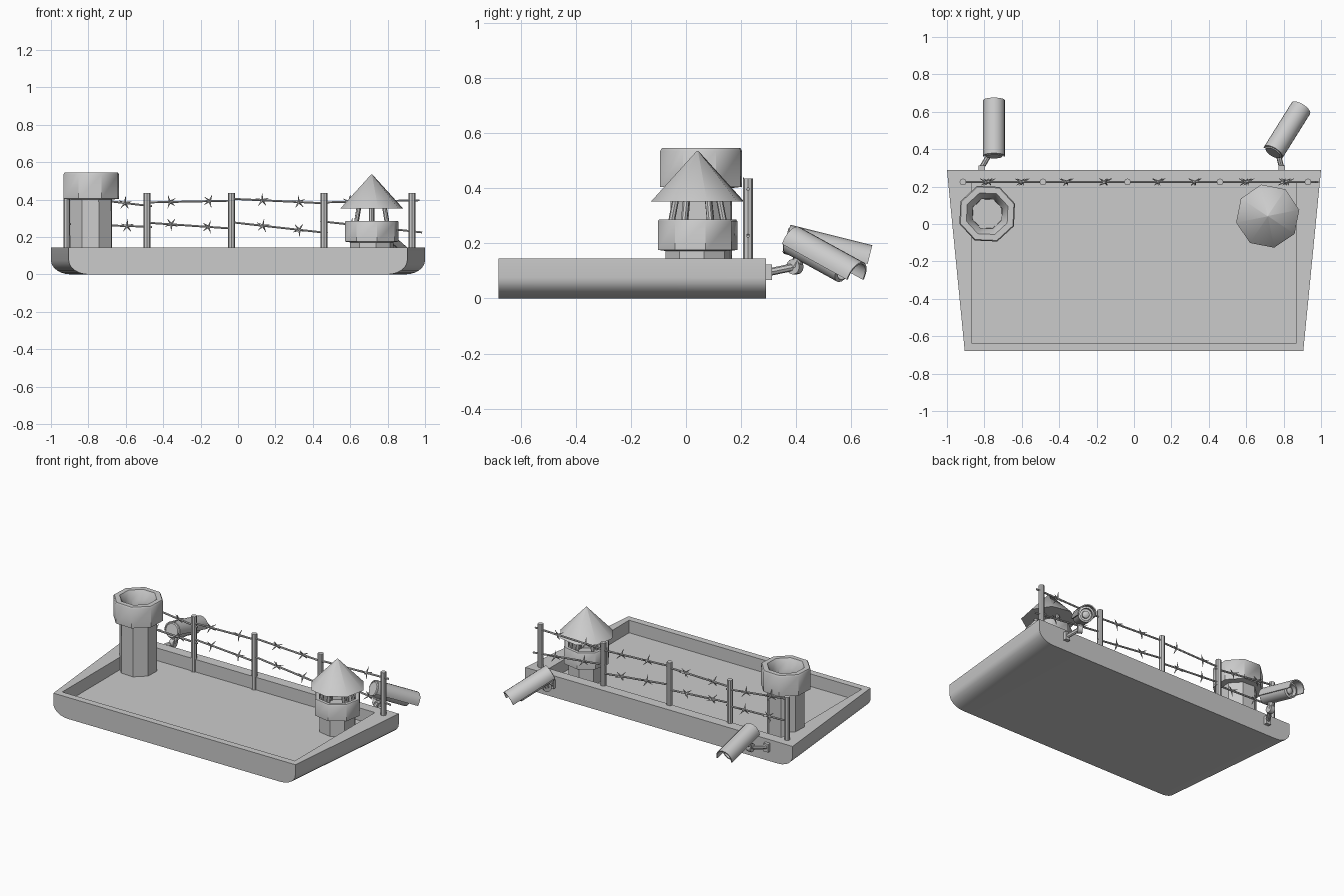
import bpy, bmesh, math, random
from mathutils import Vector, Matrix

if "Cube" in bpy.data.objects:
    bpy.data.objects.remove(bpy.data.objects["Cube"])

random.seed(4)
grey = bpy.data.materials.new("plain_grey")
grey.diffuse_color = (0.6, 0.6, 0.6, 1)
grey.use_nodes = True
grey.node_tree.nodes["Principled BSDF"].inputs["Base Color"].default_value = grey.diffuse_color


def finish(name, bm, angle=40):
    bmesh.ops.recalc_face_normals(bm, faces=bm.faces)
    me = bpy.data.meshes.new(name)
    bm.to_mesh(me)
    bm.free()
    ob = bpy.data.objects.new(name, me)
    bpy.context.collection.objects.link(ob)
    me.materials.append(grey)
    bpy.context.view_layer.objects.active = ob
    ob.select_set(True)
    bpy.ops.object.shade_smooth_by_angle(angle=math.radians(angle))
    ob.select_set(False)
    return ob


def lathe(bm, profile, sides, matrix, turn=0.0):
    """Revolve (radius, height) points; both ends are capped."""
    rings = []
    for r, h in profile:
        ring = []
        for i in range(sides):
            a = turn + 2 * math.pi * i / sides
            ring.append(bm.verts.new(matrix @ Vector((r * math.cos(a), r * math.sin(a), h))))
        rings.append(ring)
    for lo, hi in zip(rings, rings[1:]):
        for i in range(sides):
            j = (i + 1) % sides
            bm.faces.new((lo[i], lo[j], hi[j], hi[i]))
    bm.faces.new(rings[0][::-1])
    bm.faces.new(rings[-1])


def rod(bm, a, b, r1, r2=None, sides=8):
    a, b = Vector(a), Vector(b)
    m = Matrix.Translation(a) @ (b - a).to_track_quat('Z', 'Y').to_matrix().to_4x4()
    lathe(bm, [(r1, 0), (r1 if r2 is None else r2, (b - a).length)], sides, m)


def box(bm, centre, size):
    m = Matrix.Translation(centre) @ Matrix.Diagonal((*size, 1))
    bmesh.ops.create_cube(bm, size=1, matrix=m)


# Tray: tapering outline, rounded lower sides, rectangular well
bm = bmesh.new()
FLOOR, TOP = 0.06, 0.145


def section(y, half):
    pts = [(half, TOP)]
    for i in range(7):
        a = math.pi / 2 * i / 6
        pts.append((half - 0.11 + 0.11 * math.cos(a), 0.075 - 0.075 * math.sin(a)))
    pts += [(-x, z) for x, z in reversed(pts)]
    return [bm.verts.new((x, y, z)) for x, z in pts]


front, back = section(-0.68, 0.905), section(0.29, 1.0)
for i in range(len(front) - 1):
    bm.faces.new((front[i], front[i + 1], back[i + 1], back[i]))
bm.faces.new(front)
bm.faces.new(back)
outer = [front[0], back[0], back[-1], front[-1]]
plan = [(0.87, -0.635), (0.87, 0.22), (-0.87, 0.22), (-0.87, -0.635)]
rim = [bm.verts.new((x, y, TOP)) for x, y in plan]
well = [bm.verts.new((x, y, FLOOR)) for x, y in plan]
for i in range(4):
    j = (i + 1) % 4
    bm.faces.new((outer[i], outer[j], rim[j], rim[i]))
    bm.faces.new((rim[i], rim[j], well[j], well[i]))
bm.faces.new(well)
finish("tray", bm, 50)

# Round tower with a hollow crown
bm = bmesh.new()
place = Matrix.Translation((-0.785, 0.055, 0))
lathe(bm, [(0.12, 0.05), (0.118, 0.405)], 8, place, 0.35)
lathe(bm, [(0.115, 0.40), (0.158, 0.405), (0.158, 0.535), (0.152, 0.545), (0.118, 0.545),
           (0.085, 0.49), (0.083, 0.44)], 8, place, 0.35)
finish("round_tower", bm)

# Watch tower: drum base, walled platform, slanted posts, cone roof
place = Matrix.Translation((0.715, 0.042, 0))
bm = bmesh.new()
lathe(bm, [(0.118, 0.05), (0.118, 0.18)], 8, place, 0.2)
finish("watch_tower_base", bm)
bm = bmesh.new()
lathe(bm, [(0.118, 0.172), (0.147, 0.176), (0.147, 0.28), (0.143, 0.286), (0.12, 0.286),
           (0.112, 0.21)], 8, place, 0.2)
finish("watch_tower_platform", bm)
bm = bmesh.new()
for k in range(6):
    a = 0.5 + k * math.pi / 3
    d = Vector((math.cos(a), math.sin(a), 0))
    rod(bm, place @ (d * 0.108 + Vector((0, 0, 0.21))),
        place @ (d * 0.078 + Vector((0, 0, 0.365))), 0.012)
finish("watch_tower_posts", bm)
bm = bmesh.new()
lathe(bm, [(0.155, 0.352), (0.172, 0.352), (0.003, 0.535)], 8, place, 0.2)
finish("watch_tower_roof", bm, 50)

# Fence posts
FY = 0.225
bm = bmesh.new()
posts = [-0.915, -0.487, -0.035, 0.46, 0.93]
for x in posts:
    rod(bm, (x, FY, 0.055), (x, FY, 0.435), 0.018)
finish("fence_posts", bm)

# Barbed wire: sagging spans with spiky knots
spans = [(-0.93, 0.42, -0.46, 0.365), (-0.50, 0.385, -0.02, 0.395),
         (-0.04, 0.405, 0.48, 0.38), (0.44, 0.385, 0.97, 0.397),
         (-0.93, 0.27, -0.46, 0.255), (-0.50, 0.278, -0.02, 0.245),
         (-0.04, 0.28, 0.48, 0.222), (0.44, 0.285, 0.985, 0.225)]
wire, barbs = bmesh.new(), bmesh.new()
for x1, z1, x2, z2 in spans:
    a, b = Vector((x1, FY, z1)), Vector((x2, FY, z2))
    rod(wire, a, b, 0.006, sides=6)
    for t in (0.31, 0.7):
        c = a.lerp(b, t + random.uniform(-0.03, 0.03))
        start = random.uniform(0, 1.5)
        for k in range(5):
            g = start + k * 2 * math.pi / 5
            d = Vector((math.cos(g), 0.5 * (-1) ** k, math.sin(g)))
            rod(barbs, c, c + d * 0.036, 0.007, 0.0008, 5)
finish("fence_wire", wire)
finish("fence_barbs", barbs)


# Cameras: body, visor shell and wall bracket
def camera(side, start, yaw, tilt, foot, joint):
    start = Vector(start)
    fwd = Vector((math.sin(yaw) * math.cos(tilt), math.cos(yaw) * math.cos(tilt), -math.sin(tilt)))
    lat = fwd.cross(Vector((0, 0, 1))).normalized()
    up = lat.cross(fwd)
    m = Matrix((lat, up, fwd)).transposed().to_4x4()
    m.translation = start
    bm = bmesh.new()
    lathe(bm, [(0.044, 0), (0.05, 0.006), (0.05, 0.25), (0.038, 0.255), (0.036, 0.225),
               (0.024, 0.225), (0.022, 0.24), (0.008, 0.246)], 16, m)
    finish(side + "_camera_body", bm)
    # visor: half shell with short straight skirts
    bm = bmesh.new()
    rows = []
    for r in (0.058, 0.051):
        arc = [(r, -0.012)]
        arc += [(r * math.cos(math.pi * i / 10), r * math.sin(math.pi * i / 10)) for i in range(11)]
        arc += [(-r, -0.012)]
        rows.append(arc)
    loop = rows[0] + rows[1][::-1]
    near = [bm.verts.new(m @ Vector((x, y, 0.004))) for x, y in loop]
    far = [bm.verts.new(m @ Vector((x, y, 0.31))) for x, y in loop]
    n, h = len(loop), len(rows[0])
    for i in range(n):
        j = (i + 1) % n
        bm.faces.new((near[i], near[j], far[j], far[i]))
    for end in (near, far):
        for i in range(h - 1):
            bm.faces.new((end[i], end[i + 1], end[n - 2 - i], end[n - 1 - i]))
    finish(side + "_camera_visor", bm)
    bm = bmesh.new()
    foot, joint = Vector(foot), Vector(joint)
    box(bm, foot, (0.035, 0.025, 0.055))
    rod(bm, foot, joint, 0.014)
    rod(bm, joint - lat * 0.015, joint + lat * 0.015, 0.028, sides=12)
    rod(bm, joint, start + fwd * 0.07, 0.02)
    finish(side + "_camera_bracket", bm)


camera("left", (-0.748, 0.361, 0.212), 0.0, math.radians(14),
       (-0.815, 0.30, 0.095), (-0.76, 0.395, 0.115))
camera("right", (0.743, 0.38, 0.21), math.radians(32), math.radians(25),
       (0.79, 0.30, 0.095), (0.765, 0.395, 0.115))
